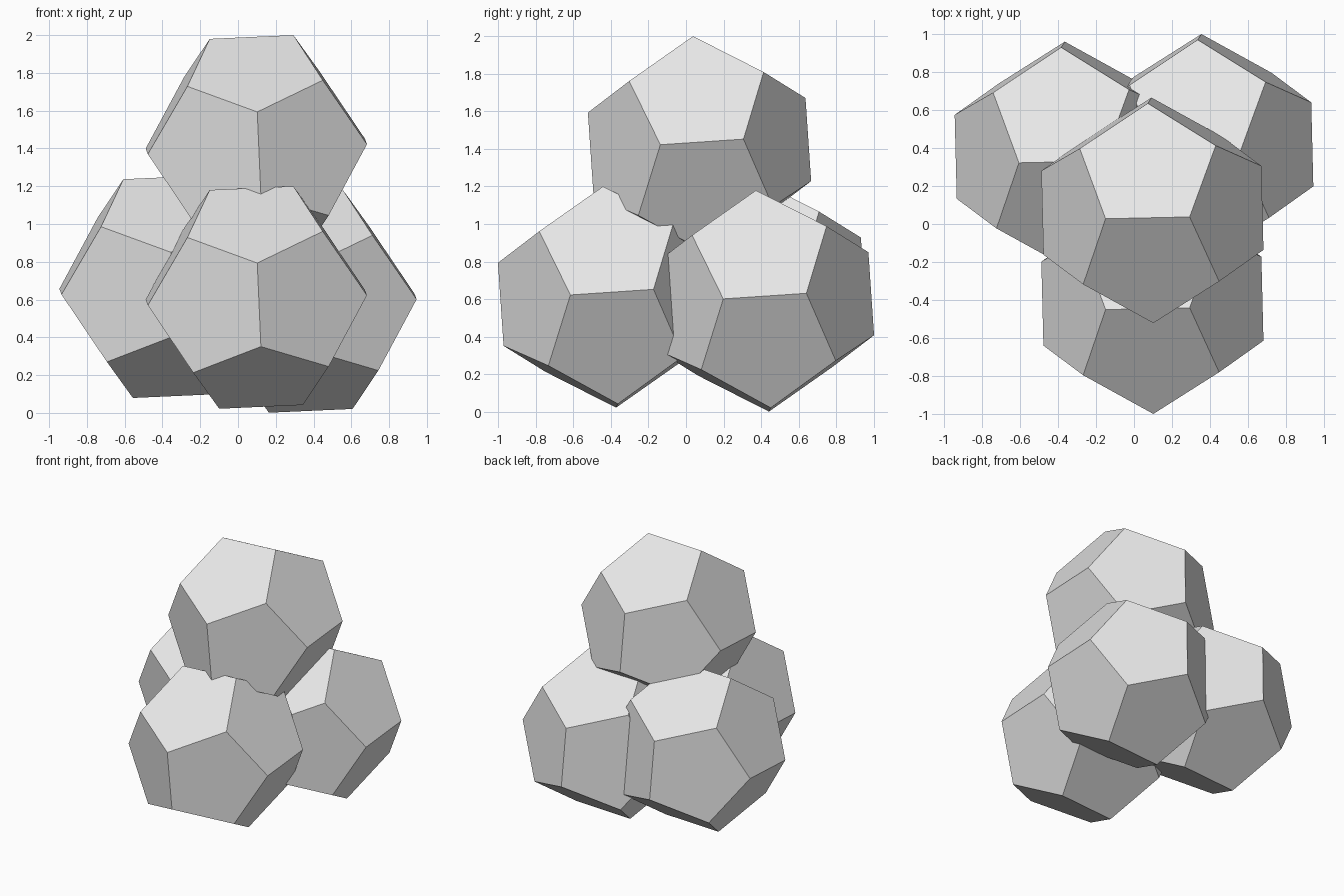
import bpy
import bmesh
import math
from mathutils import Euler, Vector

if "Cube" in bpy.data.objects:
    bpy.data.objects.remove(bpy.data.objects["Cube"], do_unlink=True)

PHI = (1 + math.sqrt(5)) / 2
SCALE = 0.359
TILT = Euler((0.067, -0.045, 0.022)).to_matrix()

grey = bpy.data.materials.new("light grey")
grey.use_nodes = True
grey.diffuse_color = (0.8, 0.8, 0.8, 1)
grey.node_tree.nodes["Principled BSDF"].inputs["Base Color"].default_value = (0.8, 0.8, 0.8, 1)


def dodecahedron_mesh():
    """Hull of a cube and three golden rectangles, with pentagons merged."""
    signs = (-1, 1)
    points = [Vector((a, b, c)) for a in signs for b in signs for c in signs]
    for a in signs:
        for b in signs:
            p, q = a * PHI, b / PHI
            points += [Vector((0, p, q)), Vector((q, 0, p)), Vector((p, q, 0))]
    bm = bmesh.new()
    for p in points:
        bm.verts.new(TILT @ p * SCALE)
    bmesh.ops.convex_hull(bm, input=bm.verts[:])
    bmesh.ops.dissolve_limit(bm, angle_limit=math.radians(2),
                             verts=bm.verts[:], edges=bm.edges[:])
    bmesh.ops.recalc_face_normals(bm, faces=bm.faces[:])
    mesh = bpy.data.meshes.new("dodecahedron")
    bm.to_mesh(mesh)
    bm.free()
    mesh.materials.append(grey)
    return mesh


# Three stones at the base and one stacked on top
mesh = dodecahedron_mesh()
stones = {
    "front_dodecahedron": (0.097, -0.407, 0.611),
    "back_right_dodecahedron": (-0.36, 0.367, 0.668),
    "back_left_dodecahedron": (0.36, 0.407, 0.590),
    "top_dodecahedron": (0.097, 0.072, 1.411),
}
for name, centre in stones.items():
    stone = bpy.data.objects.new(name, mesh)
    stone.location = centre
    bpy.context.collection.objects.link(stone)
